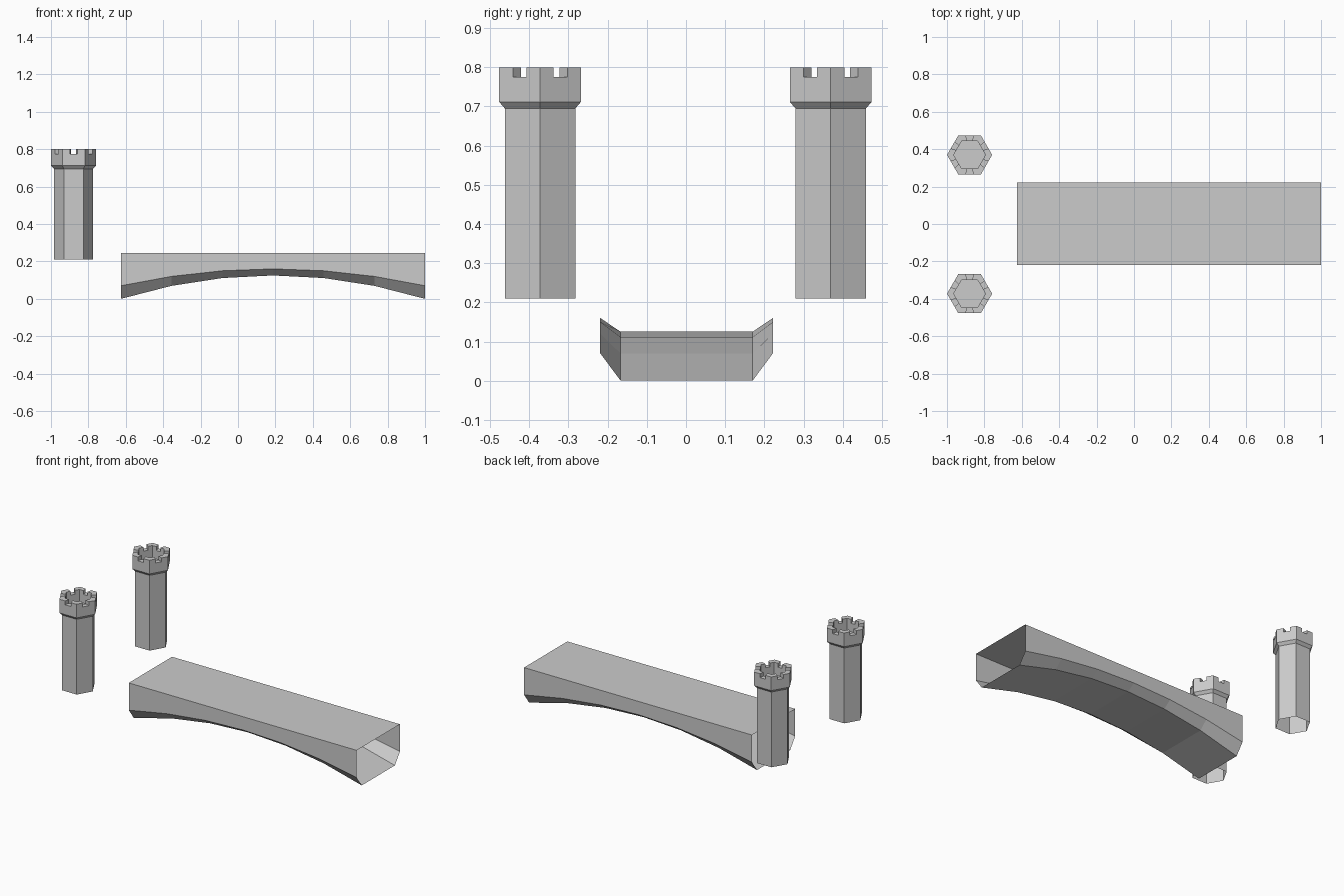
import bpy, bmesh
from math import cos, sin, pi
from mathutils import Vector

if "Cube" in bpy.data.objects:
    bpy.data.objects.remove(bpy.data.objects["Cube"])


def finish(bm, name):
    bmesh.ops.remove_doubles(bm, verts=bm.verts, dist=1e-5)
    bmesh.ops.recalc_face_normals(bm, faces=bm.faces)
    me = bpy.data.meshes.new(name)
    bm.to_mesh(me)
    bm.free()
    ob = bpy.data.objects.new(name, me)
    bpy.context.collection.objects.link(ob)
    return ob


def face(bm, *pts):
    bm.faces.new([bm.verts.new(p) for p in pts])


def hexagon(r, z):
    return [Vector((r * cos(i * pi / 3), r * sin(i * pi / 3), z)) for i in range(6)]


def tower(name, x, y):
    bm = bmesh.new()
    R, RI, FLOOR, NOTCH, TOP = 0.1207, 0.085, 0.72, 0.775, 0.80
    # shaft and flared collar, open underneath
    rings = [hexagon(r, z) for r, z in ((0.104, 0.21), (0.104, 0.695), (R, 0.712))]
    for a, b in zip(rings, rings[1:]):
        for i in range(6):
            j = (i + 1) % 6
            face(bm, a[i], a[j], b[j], b[i])
    # parapet: three pieces per side, the middle one is a notch
    base, outer, inner = rings[-1], hexagon(R, 0), hexagon(RI, 0)
    for i in range(6):
        j = (i + 1) % 6
        for k in range(3):
            h = NOTCH if k == 1 else TOP

            def edge(ring, z):
                return [ring[i].lerp(ring[j], (k + s) / 3).xy.to_3d() + Vector((0, 0, z))
                        for s in (0, 1)]
            o0, o1 = edge(outer, 0.712)
            p0, p1 = edge(outer, h)
            q0, q1 = edge(inner, h)
            f0, f1 = edge(inner, FLOOR)
            face(bm, o0, o1, p1, p0)
            face(bm, p0, p1, q1, q0)
            face(bm, q0, q1, f1, f0)
            if k == 1:
                up = Vector((0, 0, TOP - NOTCH))
                face(bm, p0, q0, q0 + up, p0 + up)
                face(bm, p1, q1, q1 + up, p1 + up)
    # roof floor inside the parapet
    floor = []
    for i in range(6):
        a, b = hexagon(RI, FLOOR)[i], hexagon(RI, FLOOR)[(i + 1) % 6]
        floor += [a.lerp(b, k / 3) for k in range(3)]
    face(bm, *floor)
    ob = finish(bm, name)
    ob.location = (x, y, 0)


# bridge span: deck, side walls, chamfer and arched underside, open ends
def bridge():
    bm = bmesh.new()
    x0, x1, n, yc = -0.626, 1.0, 6, 0.0015
    sections = []
    for i in range(n + 1):
        t = 2 * i / n - 1
        low = 0.125 * (1 - t * t)
        mid = 0.07 + 0.09 * (1 - t * t)
        x = x0 + (x1 - x0) * i / n
        half = [(0.2205, 0.246), (0.2205, mid), (0.1685, low)]
        prof = half + [(-y, z) for y, z in reversed(half)]
        sections.append([(x, yc + y, z) for y, z in prof])
    for a, b in zip(sections, sections[1:]):
        for k in range(6):
            m = (k + 1) % 6
            face(bm, a[k], a[m], b[m], b[k])
    finish(bm, "bridge_span")


bridge()
tower("tower_front", -0.879, -0.3725)
tower("tower_back", -0.879, 0.3695)
